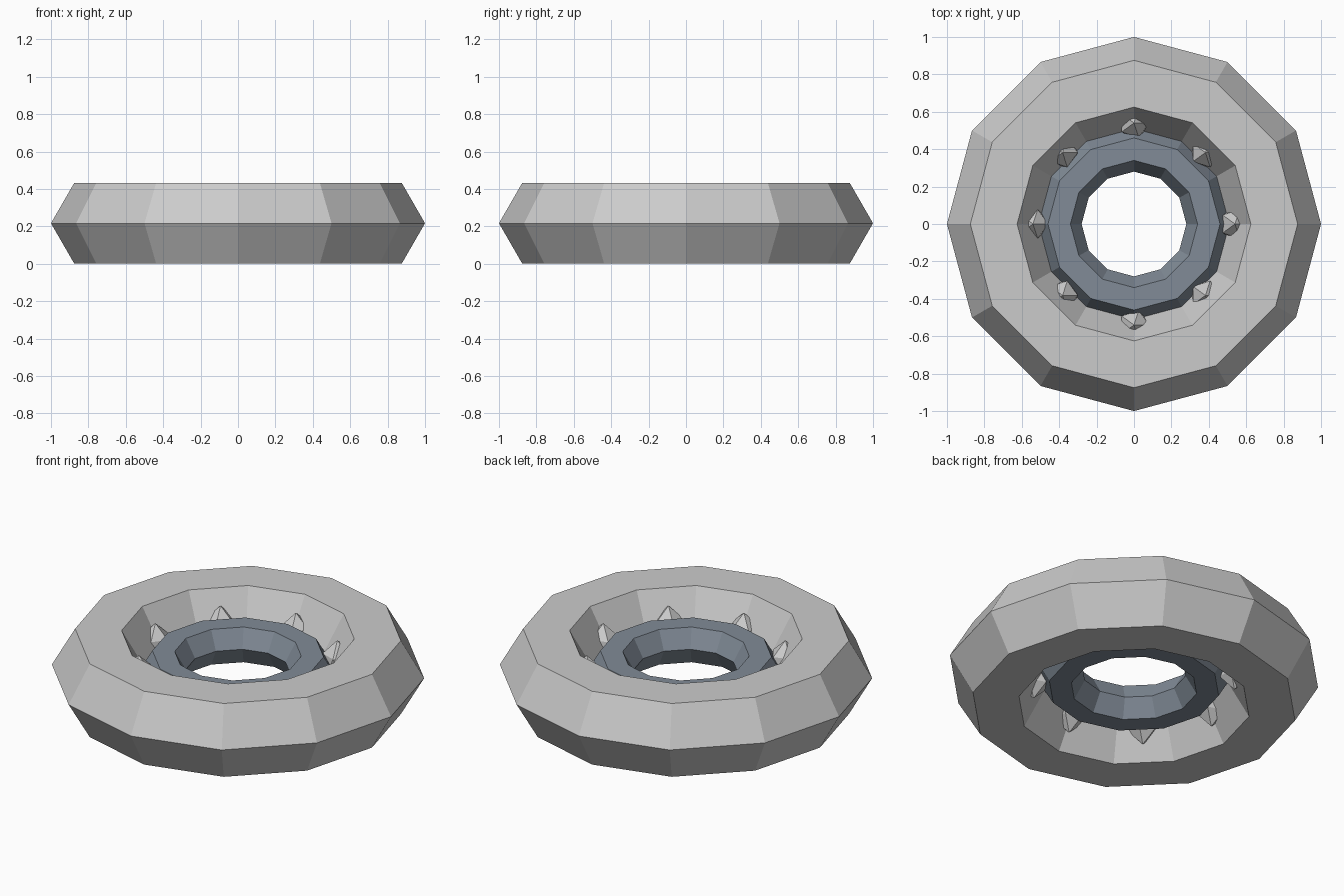
import bpy, math

if "Cube" in bpy.data.objects:
    bpy.data.objects.remove(bpy.data.objects["Cube"])

MID_Z = 0.25 * math.sin(math.radians(60))   # ring rests on its flat hexagon side


def ring(name, major, minor):
    bpy.ops.mesh.primitive_torus_add(
        major_segments=12, minor_segments=6,
        major_radius=major, minor_radius=minor, location=(0, 0, MID_Z))
    ob = bpy.context.object
    ob.name = name
    return ob


# outer ring and darker inner ring, both with a hexagonal section
ring("outer_ring", 0.75, 0.25)
inner = ring("inner_ring", 0.40, 0.12)
dark = bpy.data.materials.new("blue_grey")
dark.diffuse_color = (0.22, 0.26, 0.31, 1)
dark.use_nodes = True
dark.node_tree.nodes["Principled BSDF"].inputs["Base Color"].default_value = dark.diffuse_color
inner.data.materials.append(dark)

# eight faceted studs wedged in the groove between the rings
for i in range(8):
    a = i * math.tau / 8
    bpy.ops.mesh.primitive_ico_sphere_add(
        subdivisions=1, radius=1,
        location=(0.54 * math.cos(a), 0.54 * math.sin(a), MID_Z))
    stud = bpy.context.object
    stud.name = f"stud_{i + 1}"
    stud.scale = (0.09, 0.09, 0.14)
